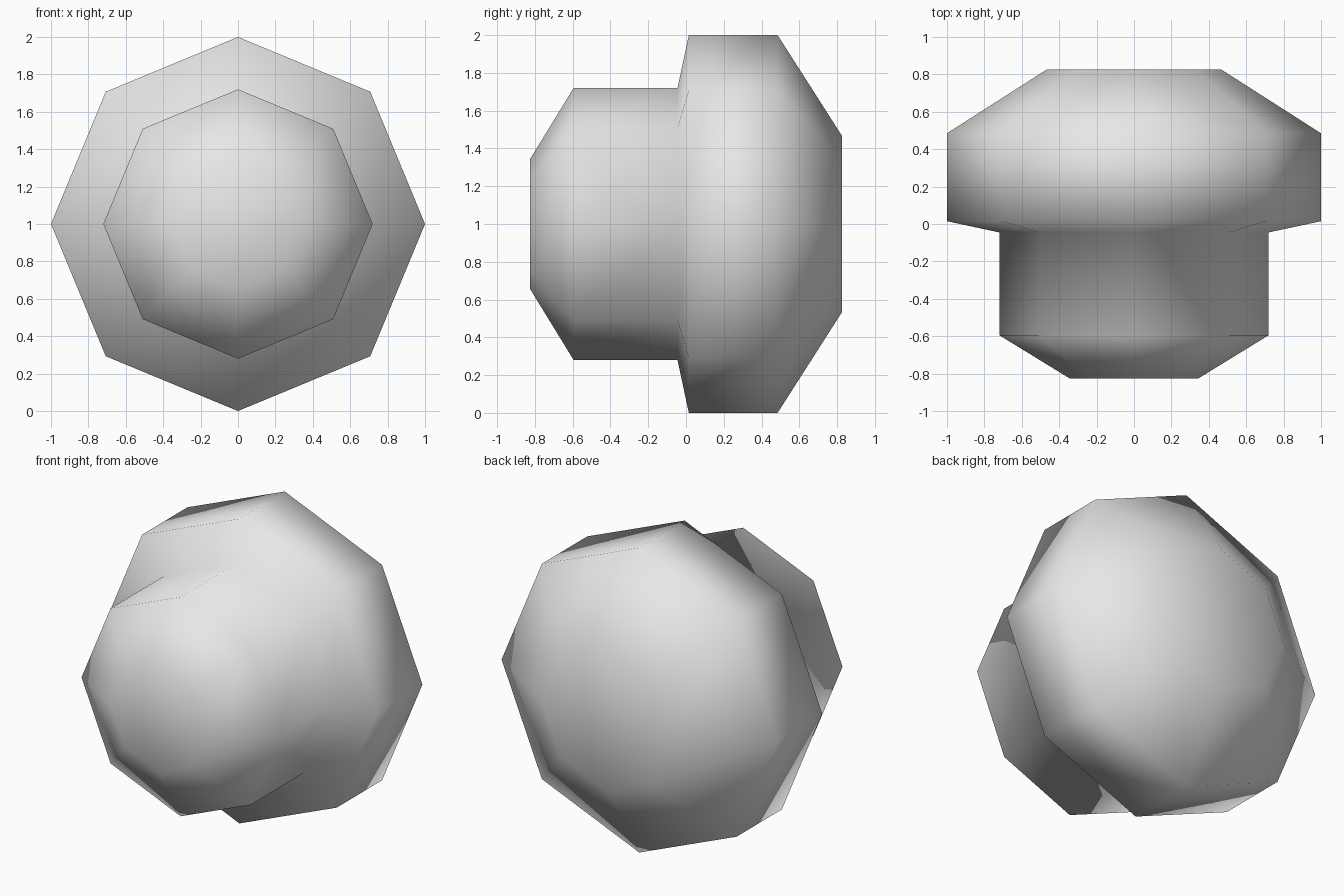
import bpy, bmesh, math

if "Cube" in bpy.data.objects:
    bpy.data.objects.remove(bpy.data.objects["Cube"])

# Octagonal stepped knob, lathed around the y axis: (y, radius)
profile = [(-0.825, 0.345), (-0.595, 0.72), (-0.045, 0.72),
           (0.015, 1.0), (0.485, 1.0), (0.825, 0.468)]
SIDES = 8

bm = bmesh.new()
rings = []
for y, r in profile:
    rings.append([bm.verts.new((r * math.cos(a), y, 1.0 + r * math.sin(a)))
                  for a in (2 * math.pi * i / SIDES for i in range(SIDES))])

# Side walls
for a, b in zip(rings, rings[1:]):
    for i in range(SIDES):
        j = (i + 1) % SIDES
        bm.faces.new((a[i], a[j], b[j], b[i]))

# Flat front and back caps
bm.faces.new(rings[0])
bm.faces.new(rings[-1])
bmesh.ops.recalc_face_normals(bm, faces=bm.faces)
for f in bm.faces:
    f.smooth = True

mesh = bpy.data.meshes.new("knob")
bm.to_mesh(mesh)
bm.free()

# Single light grey colour
grey = bpy.data.materials.new("light grey")
grey.diffuse_color = (0.8, 0.8, 0.8, 1)
grey.use_nodes = True
grey.node_tree.nodes["Principled BSDF"].inputs["Base Color"].default_value = grey.diffuse_color
mesh.materials.append(grey)

knob = bpy.data.objects.new("knob", mesh)
bpy.context.collection.objects.link(knob)
